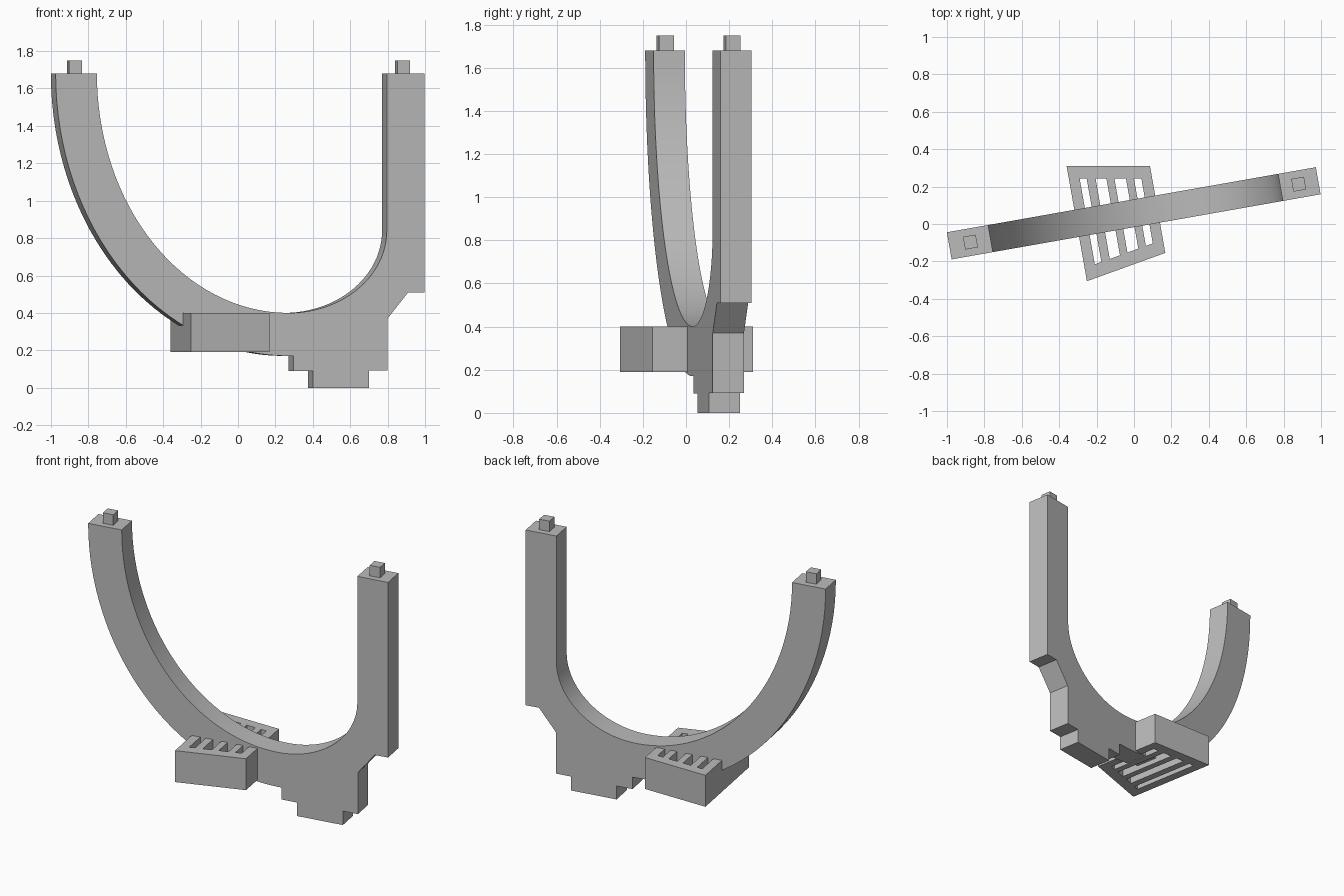
import bpy, bmesh, math
from mathutils import Matrix

cube = bpy.data.objects.get("Cube")
if cube:
    bpy.data.objects.remove(cube, do_unlink=True)

grey = bpy.data.materials.new("plain grey")
grey.use_nodes = True
grey.diffuse_color = (0.5, 0.5, 0.5, 1)
grey.node_tree.nodes["Principled BSDF"].inputs["Base Color"].default_value = (0.5, 0.5, 0.5, 1)

# Everything is laid out along the arch (u) and across it (v), then turned
TURN = math.radians(10)
C, S = math.cos(TURN), math.sin(TURN)
OFFSET_Y = 0.0575
PLACE = Matrix.Translation((0, OFFSET_Y, 0)) @ Matrix.Rotation(TURN, 4, 'Z')
THICK = 0.147


def finish(name, bm, smooth=False):
    bmesh.ops.recalc_face_normals(bm, faces=bm.faces)
    mesh = bpy.data.meshes.new(name)
    bm.to_mesh(mesh)
    bm.free()
    mesh.transform(PLACE)
    mesh.materials.append(grey)
    obj = bpy.data.objects.new(name, mesh)
    bpy.context.collection.objects.link(obj)
    if smooth:
        bpy.ops.object.select_all(action='DESELECT')
        obj.select_set(True)
        bpy.context.view_layer.objects.active = obj
        bpy.ops.object.shade_smooth_by_angle(angle=math.radians(30))
    return obj


def extrude(bm, vec):
    ret = bmesh.ops.extrude_face_region(bm, geom=bm.faces[:])
    verts = [g for g in ret["geom"] if isinstance(g, bmesh.types.BMVert)]
    bmesh.ops.translate(bm, verts=verts, vec=vec)


def arc(cu, cz, a, b, start, end, n):
    for i in range(n + 1):
        t = math.radians(start + (end - start) * i / n)
        yield cu + a * math.cos(t), cz + b * math.sin(t)


# Arch: elliptical inside, tapered outside, stepped foot and straight post
TOP, MID = 1.68, 0.261
profile = list(arc(MID, TOP, 1.04, 1.28, 180, 270, 32))
profile += list(arc(MID, 0.84, 0.534, 0.44, 270, 360, 24))[1:]
profile += [(0.795, TOP), (1.0, TOP), (1.0, 0.51), (0.911, 0.51), (0.799, 0.37),
            (0.799, 0.093), (0.698, 0.093), (0.698, 0), (0.393, 0),
            (0.393, 0.09), (0.287, 0.09), (0.287, 0.17)]
profile += list(arc(MID, TOP, 1.264, 1.51, 270, 180, 32))
bm = bmesh.new()
bm.faces.new([bm.verts.new((u, -THICK / 2, z)) for u, z in profile])
extrude(bm, (0, THICK, 0))
finish("arch", bm, smooth=True)

# Square locating pegs on both ends
for name, u in (("right_peg", -0.888), ("left_peg", 0.894)):
    bm = bmesh.new()
    bmesh.ops.create_cube(bm, size=1, matrix=Matrix.Translation((u, 0, 1.71))
                          @ Matrix.Diagonal((0.069, 0.069, 0.08, 1)))
    finish(name, bm)


# Slotted block: a grid of cells with the slot cells left open
def across(u, k, m):
    """v where the line y = k + m*x crosses this u."""
    return (k - OFFSET_Y + u * (m * C - S)) / (C + m * S)


columns = [-0.311, -0.254, -0.217, -0.170, -0.113, -0.071, -0.010, 0.032, 0.071, 0.128]
rows = [(0.31, 0), (0.243, 0), (-0.14, 0.361), (-0.215, 0.361)]
bm = bmesh.new()
grid = [[bm.verts.new((u, across(u, k, m), 0.19)) for k, m in rows] for u in columns]
for i in range(len(columns) - 1):
    for j in range(len(rows) - 1):
        if j == 1 and i % 2 == 1:
            continue
        bm.faces.new((grid[i][j], grid[i + 1][j], grid[i + 1][j + 1], grid[i][j + 1]))
extrude(bm, (0, 0, 0.21))
finish("slotted_block", bm)
